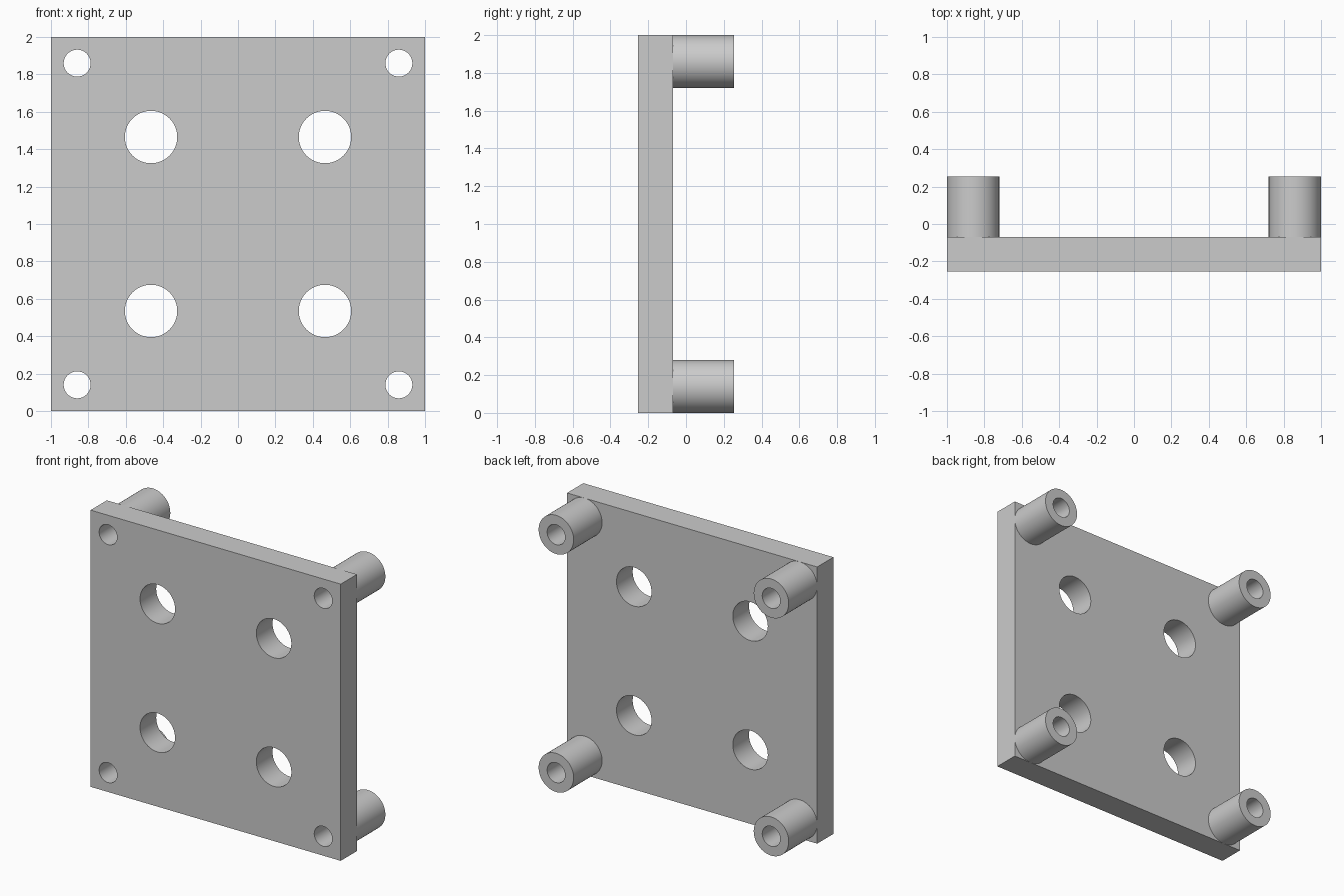
import bpy
import bmesh
from math import cos, sin, tau, radians

SEGMENTS = 64
FRONT, BACK, TIP = -0.255, -0.07, 0.255      # plate front, plate back, post end
MID_Z = 1.0
POST_OFFSET, POST_R, BORE_R = 0.86, 0.14, 0.072
HOLE_OFFSET, HOLE_R = 0.465, 0.14

cube = bpy.data.objects.get("Cube")
if cube:
    bpy.data.objects.remove(cube, do_unlink=True)

grey = bpy.data.materials.new("grey")
grey.use_nodes = True
colour = (0.6, 0.6, 0.6, 1)
grey.diffuse_color = colour
grey.node_tree.nodes["Principled BSDF"].inputs["Base Color"].default_value = colour


def add_object(name, bm):
    bmesh.ops.recalc_face_normals(bm, faces=bm.faces)
    mesh = bpy.data.meshes.new(name)
    bm.to_mesh(mesh)
    bm.free()
    mesh.materials.append(grey)
    obj = bpy.data.objects.new(name, mesh)
    bpy.context.collection.objects.link(obj)
    return obj


def ring(bm, x, y, z, radius):
    angles = [tau * i / SEGMENTS for i in range(SEGMENTS)]
    return [bm.verts.new((x + radius * cos(a), y, z + radius * sin(a))) for a in angles]


def bridge(bm, a, b):
    for i in range(SEGMENTS):
        j = (i + 1) % SEGMENTS
        bm.faces.new((a[i], a[j], b[j], b[i]))


def corners(offset):
    return [(sx * offset, MID_Z + sz * offset) for sx in (-1, 1) for sz in (-1, 1)]


def smooth(obj):
    bpy.ops.object.select_all(action="DESELECT")
    obj.select_set(True)
    bpy.context.view_layer.objects.active = obj
    bpy.ops.object.shade_smooth_by_angle(angle=radians(30))


# Square plate
bm = bmesh.new()
bmesh.ops.create_cube(bm, size=1)
for v in bm.verts:
    v.co = (v.co.x * 2, FRONT if v.co.y < 0 else BACK, MID_Z + v.co.z * 2)
plate = add_object("plate", bm)

# Cutter for the large holes and the screw bores
bm = bmesh.new()
for offset, radius in ((HOLE_OFFSET, HOLE_R), (POST_OFFSET, BORE_R)):
    for x, z in corners(offset):
        near = ring(bm, x, FRONT - 0.1, z, radius)
        far = ring(bm, x, BACK + 0.1, z, radius)
        bridge(bm, near, far)
        bm.faces.new(near)
        bm.faces.new(far)
cutter = add_object("hole_cutter", bm)
cutter.hide_render = True

cut = plate.modifiers.new("holes", "BOOLEAN")
cut.operation = "DIFFERENCE"
cut.solver = "EXACT"
cut.object = cutter
bpy.context.view_layer.objects.active = plate
bpy.ops.object.modifier_apply(modifier=cut.name)
bpy.data.objects.remove(cutter, do_unlink=True)
smooth(plate)

# Hollow corner posts on the back
for x, z in corners(POST_OFFSET):
    bm = bmesh.new()
    outer = [ring(bm, x, y, z, POST_R) for y in (BACK, TIP)]
    inner = [ring(bm, x, y, z, BORE_R) for y in (TIP, BACK)]
    loops = outer + inner
    for a, b in zip(loops, loops[1:] + loops[:1]):
        bridge(bm, a, b)
    side = "left" if x > 0 else "right"
    level = "upper" if z > MID_Z else "lower"
    smooth(add_object(f"{level}_{side}_post", bm))
